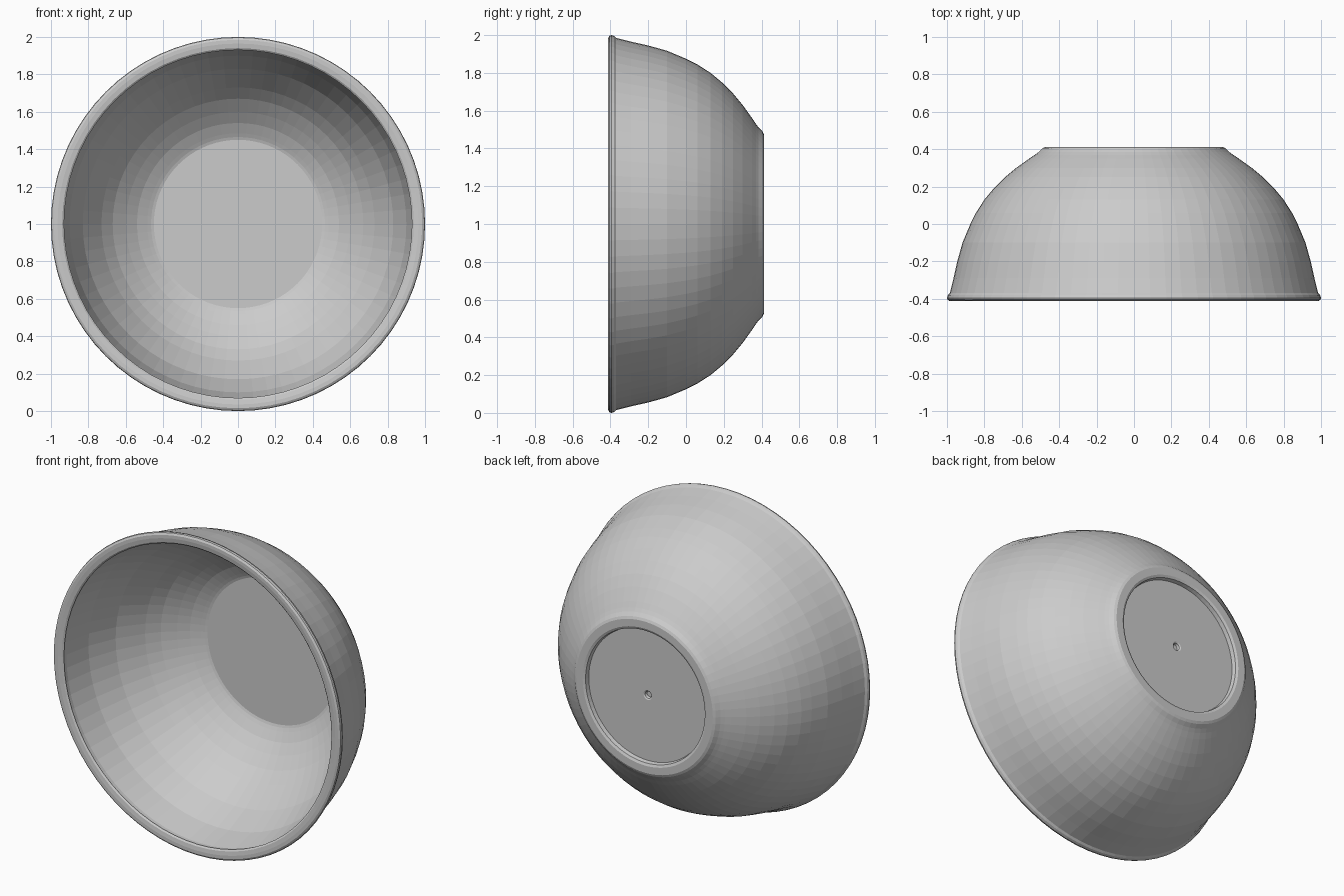
import bpy, bmesh, math
from mathutils import Vector

cube = bpy.data.objects.get("Cube")
if cube:
    bpy.data.objects.remove(cube, do_unlink=True)

SIDES = 72
AXIS = Vector((0, 0, 1))


def make_material(name, value):
    mat = bpy.data.materials.new(name)
    mat.use_nodes = True
    colour = (value, value, value, 1)
    mat.diffuse_color = colour
    mat.node_tree.nodes["Principled BSDF"].inputs["Base Color"].default_value = colour
    return mat


def lathe(name, profile, mat):
    """Spin a (radius, depth) profile around the horizontal y axis."""
    bm = bmesh.new()
    verts = [bm.verts.new(AXIS + Vector((r, y, 0))) for r, y in profile]
    edges = [bm.edges.new(pair) for pair in zip(verts, verts[1:])]
    bmesh.ops.spin(bm, geom=verts + edges, cent=AXIS, axis=(0, 1, 0),
                   angle=math.tau, steps=SIDES, use_duplicate=False)
    bmesh.ops.remove_doubles(bm, verts=bm.verts, dist=0.0005)
    bmesh.ops.recalc_face_normals(bm, faces=bm.faces)
    mesh = bpy.data.meshes.new(name)
    bm.to_mesh(mesh)
    bm.free()
    mesh.materials.append(mat)
    obj = bpy.data.objects.new(name, mesh)
    bpy.context.collection.objects.link(obj)
    return obj


# Inside: flat floor, rounded corner, curved wall
inside = [(0, .34), (.45, .34), (.465, .335), (.485, .325), (.54, .295),
          (.60, .25), (.67, .19), (.73, .12), (.83, -.03), (.90, -.20), (.935, -.37)]
# Rim: slim bead with a small lip on both sides
rim = [(.935, -.395), (.93, -.40), (.94, -.408), (.965, -.412), (.985, -.412),
       (.997, -.405), (1.0, -.395), (.995, -.38), (.985, -.37)]
# Outside: curved wall flaring into the foot
outside = [(.965, -.29), (.945, -.20), (.917, -.10), (.875, 0), (.845, .06),
           (.80, .13), (.75, .19), (.69, .25), (.63, .30), (.56, .35), (.53, .37)]
# Foot ring, shallow recess and central dimple
foot = [(.51, .385), (.49, .405), (.475, .412), (.43, .412), (.415, .405),
        (.41, .38), (.03, .38), (.022, .375), (.018, .36), (0, .36)]

lathe("bowl", inside + rim + outside + foot, make_material("light grey", 0.6))
